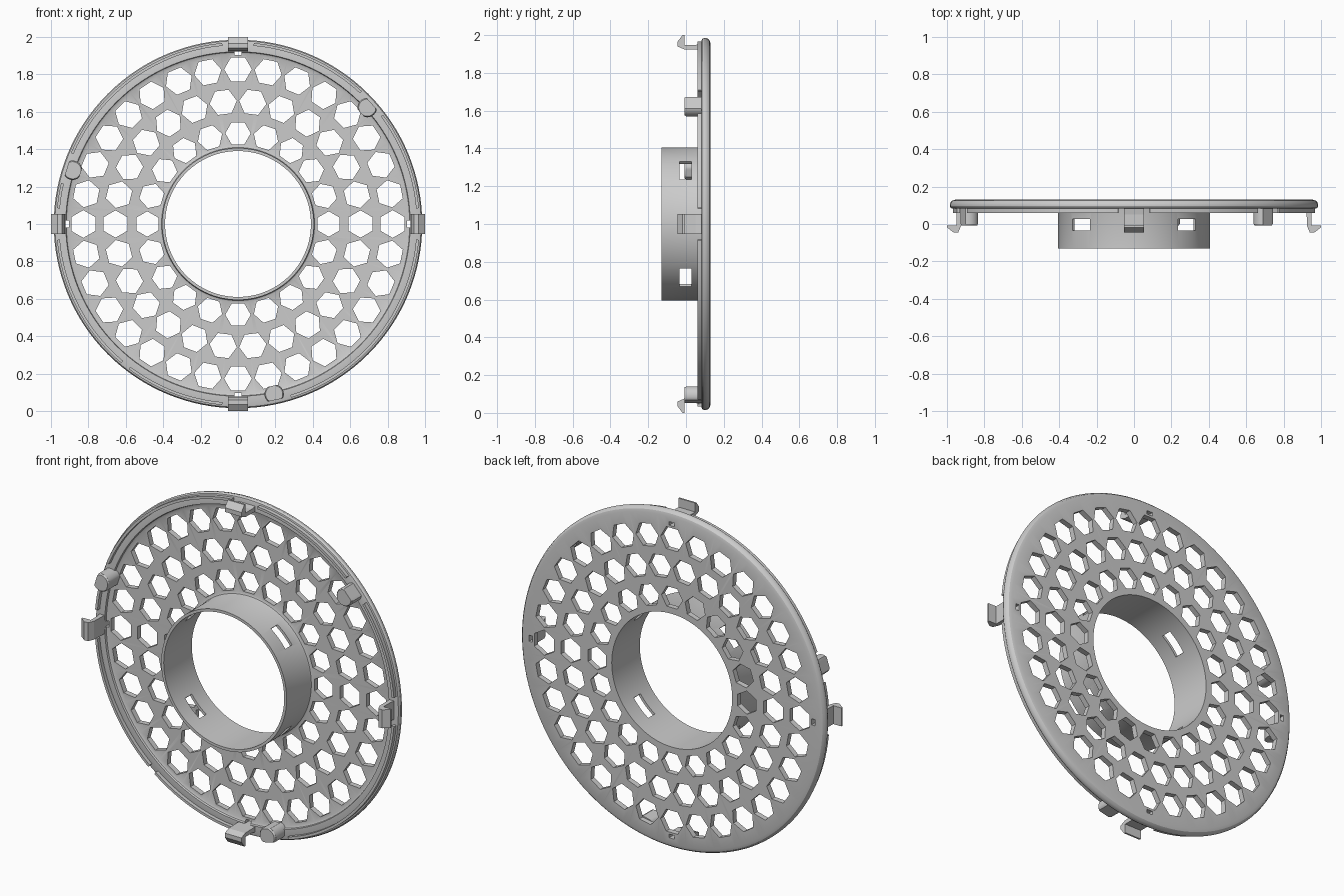
import bpy, bmesh
from math import sin, cos, pi, radians, tau

if "Cube" in bpy.data.objects:
    bpy.data.objects.remove(bpy.data.objects["Cube"])


def at(deg, r, t, y):
    """Point at radius r and tangential offset t on the disc, depth y."""
    a = radians(deg)
    return (r * cos(a) - t * sin(a), y, 1 + r * sin(a) + t * cos(a))


def prism(bm, lower, upper):
    """Closed solid between two matching outlines."""
    lo = [bm.verts.new(p) for p in lower]
    up = [bm.verts.new(p) for p in upper]
    n = len(lo)
    bm.faces.new(lo)
    bm.faces.new(up[::-1])
    for i in range(n):
        j = (i + 1) % n
        bm.faces.new((lo[i], up[i], up[j], lo[j]))


def block(bm, deg, r0, r1, half, y0, y1):
    pts = [(r0, -half), (r1, -half), (r1, half), (r0, half)]
    prism(bm, [at(deg, r, t, y0) for r, t in pts], [at(deg, r, t, y1) for r, t in pts])


def finish(bm, name, smooth=True):
    bmesh.ops.recalc_face_normals(bm, faces=bm.faces)
    me = bpy.data.meshes.new(name)
    bm.to_mesh(me)
    bm.free()
    ob = bpy.data.objects.new(name, me)
    bpy.context.collection.objects.link(ob)
    if smooth:
        shade(ob)
    return ob


def shade(ob):
    bpy.ops.object.select_all(action='DESELECT')
    ob.select_set(True)
    bpy.context.view_layer.objects.active = ob
    bpy.ops.object.shade_smooth_by_angle(angle=radians(30))


# Grille disc and central collar, one lathed profile (radius, depth)
profile = [(0.39, 0.13), (0.39, -0.13), (0.406, -0.13), (0.406, 0.085),
           (0.409, 0.094), (0.418, 0.098), (0.908, 0.098), (0.918, 0.093),
           (0.921, 0.082), (0.97, 0.082), (0.979, 0.085), (0.985, 0.095),
           (0.985, 0.103), (0.981, 0.115), (0.972, 0.125), (0.955, 0.13)]
SEG = 128
bm = bmesh.new()
rings = [[bm.verts.new(at(360 * s / SEG, r, 0, y)) for r, y in profile] for s in range(SEG)]
for s in range(SEG):
    a, b = rings[s], rings[(s + 1) % SEG]
    for i in range(len(profile)):
        j = (i + 1) % len(profile)
        bm.faces.new((a[i], a[j], b[j], b[i]))
disc = finish(bm, "grille_disc", False)

# Cutter: three rings of hexagons, clip notches, collar windows
bm = bmesh.new()
for count, radius, size, start in ((20, 0.485, 0.068, 0), (26, 0.655, 0.073, 0), (32, 0.827, 0.074, 0)):
    for k in range(count):
        deg = start + 360 * k / count
        hexa = [(radius + size * sin(i * pi / 3), size * cos(i * pi / 3)) for i in range(6)]
        prism(bm, [at(deg, r, t, 0.05) for r, t in hexa], [at(deg, r, t, 0.2) for r, t in hexa])
for k in range(4):
    block(bm, 90 * k, 0.904, 0.925, 0.018, 0.05, 0.2)
    block(bm, 90 * k + 45, 0.34, 0.45, 0.066, -0.034, 0.028)
cutter = finish(bm, "hole_cutter", False)
cutter.hide_render = True
mod = disc.modifiers.new("holes", 'BOOLEAN')
mod.operation = 'DIFFERENCE'
mod.solver = 'EXACT'
mod.object = cutter
bpy.context.view_layer.objects.active = disc
bpy.ops.object.modifier_apply(modifier="holes")
bpy.data.objects.remove(cutter)
shade(disc)

# Thin locating wall, broken at the clips and pegs
bm = bmesh.new()
for a0, a1 in ((5, 37), (47, 85), (95, 157), (167, 175), (185, 230), (233, 265), (287, 355)):
    n = max(3, int((a1 - a0) / 2.8))
    angs = [a0 + (a1 - a0) * i / n for i in range(n + 1)]
    cols = []
    for d in angs:
        cols.append([bm.verts.new(at(d, r, 0, y)) for r, y in
                     ((0.956, 0.09), (0.956, 0.06), (0.971, 0.06), (0.971, 0.09))])
    for a, b in zip(cols, cols[1:]):
        for i in range(4):
            j = (i + 1) % 4
            bm.faces.new((a[i], a[j], b[j], b[i]))
    bm.faces.new(cols[0])
    bm.faces.new(cols[-1][::-1])
finish(bm, "locating_wall")

# Four snap clips with outward hooks (radius, depth)
hook = [(0.922, 0.09), (0.955, 0.09), (0.948, 0.05), (0.948, -0.008), (1.0, -0.008),
        (1.0, -0.018), (0.965, -0.045), (0.94, -0.045), (0.925, -0.01)]
bm = bmesh.new()
for k in range(4):
    prism(bm, [at(90 * k, r, -0.054, y) for r, y in hook],
          [at(90 * k, r, 0.054, y) for r, y in hook])
finish(bm, "snap_clips", False)

# Three pegs, round with the inner and outer sides trimmed flat
bm = bmesh.new()
for deg in (42, 162, 282):
    def outline(rad):
        return [(0.93 + max(-0.045, min(0.032, rad * cos(tau * i / 32 + 0.05))),
                 rad * sin(tau * i / 32 + 0.05)) for i in range(32)]
    prism(bm, [at(deg, r, t, 0.0) for r, t in outline(0.052)],
          [at(deg, r, t, 0.1) for r, t in outline(0.052)])
    prism(bm, [at(deg, r, t, -0.008) for r, t in outline(0.046)],
          [at(deg, r, t, 0.001) for r, t in outline(0.052)])
finish(bm, "pegs")
